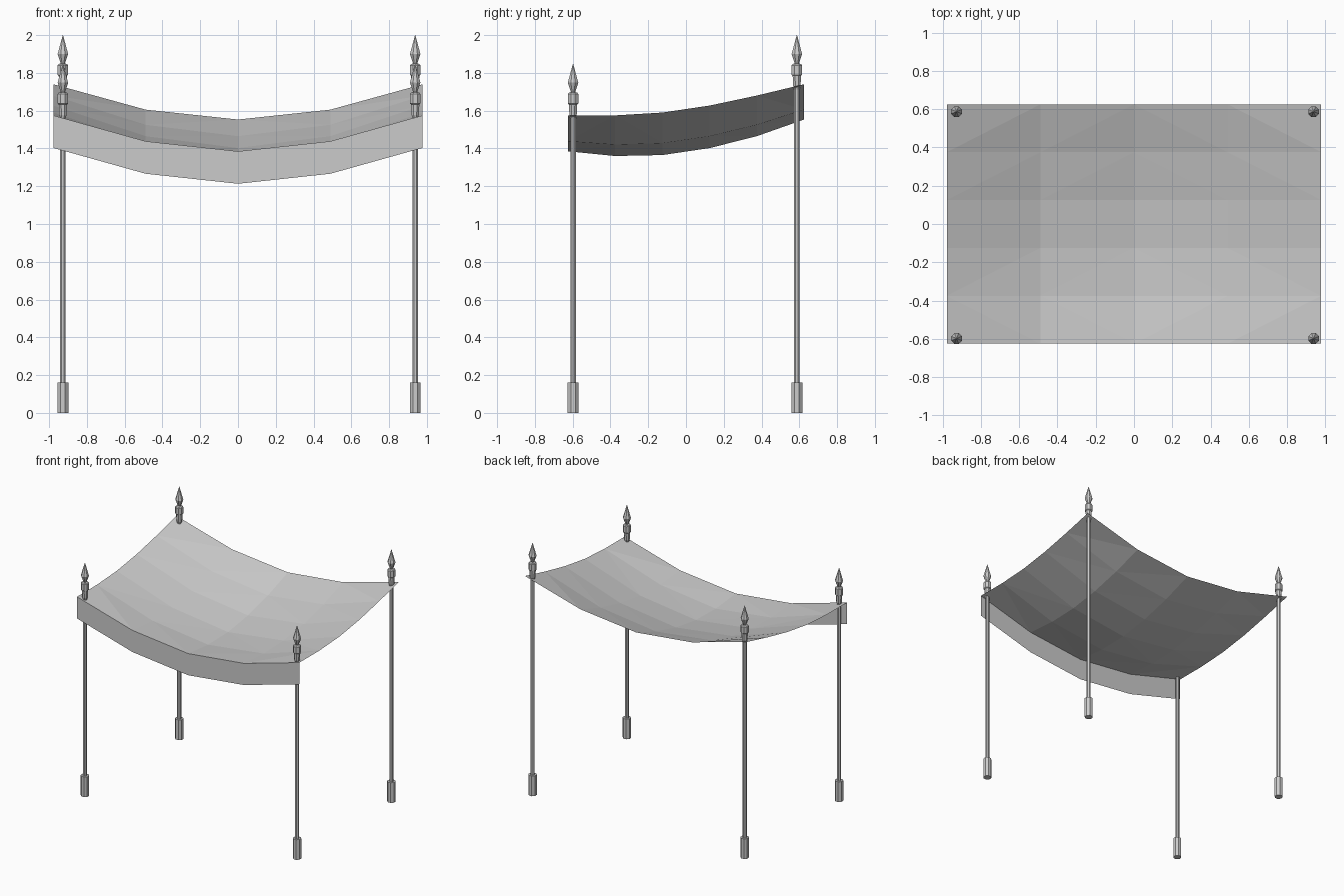
import bpy, bmesh, math
from mathutils import Vector

cube = bpy.data.objects.get("Cube")
if cube:
    bpy.data.objects.remove(cube, do_unlink=True)


def material(name, color):
    mat = bpy.data.materials.new(name)
    mat.use_nodes = True
    mat.diffuse_color = color
    mat.node_tree.nodes["Principled BSDF"].inputs["Base Color"].default_value = color
    return mat


GREY = material("plain grey", (0.6, 0.6, 0.6, 1))


def add_object(name, bm):
    mesh = bpy.data.meshes.new(name)
    bm.to_mesh(mesh)
    bm.free()
    mesh.materials.append(GREY)
    obj = bpy.data.objects.new(name, mesh)
    bpy.context.collection.objects.link(obj)
    return obj


def lathe(name, profile, x, y, sides=8):
    """Faceted turned part from (radius, height) pairs."""
    bm = bmesh.new()
    rings = []
    for r, z in profile:
        angles = [math.tau * (i + 0.5) / sides for i in range(sides)]
        rings.append([bm.verts.new((x + r * math.cos(a), y + r * math.sin(a), z)) for a in angles])
    for low, high in zip(rings, rings[1:]):
        for i in range(sides):
            j = (i + 1) % sides
            bm.faces.new((low[i], low[j], high[j], high[i]))
    bm.faces.new(rings[0][::-1])
    bm.faces.new(rings[-1])
    return add_object(name, bm)


def sheet(name, rows):
    """Open cloth surface through rows of points."""
    bm = bmesh.new()
    grid = [[bm.verts.new(p) for p in row] for row in rows]
    for a, b in zip(grid, grid[1:]):
        for i in range(len(a) - 1):
            bm.faces.new((a[i], a[i + 1], b[i + 1], b[i]))
    bmesh.ops.triangulate(bm, faces=bm.faces[:])
    return add_object(name, bm)


# Sagging canopy: side edge heights, and how far the middle hangs below them
HALF_X, HALF_Y = 0.978, 0.625
EDGE = [1.575, 1.575, 1.59, 1.627, 1.68, 1.74]
SAG = [0.19, 0.215, 0.225, 0.225, 0.215, 0.187]
HANG = [0, 0.72, 1, 0.72, 0]
rows = []
for j, (edge, sag) in enumerate(zip(EDGE, SAG)):
    y = -HALF_Y + 2 * HALF_Y * j / 5
    rows.append([Vector((HALF_X * (i / 2 - 1), y, edge - sag * h)) for i, h in enumerate(HANG)])
sheet("canopy_cloth", rows)

# Valance hanging from the front edge
drop = Vector((0, 0, 0.172))
sheet("front_valance", [[p - drop for p in rows[0]], rows[0]])

# Four poles, each with a foot and a spear finial
FINIAL = [(0.015, -0.29), (0.021, -0.27), (0.024, -0.215), (0.03, -0.21), (0.03, -0.16),
          (0.024, -0.153), (0.012, -0.15), (0.03, -0.1), (0.001, 0)]
for depth, y, top in (("front", -0.598, 1.848), ("back", 0.587, 2.0)):
    for side, x in (("right", -0.927), ("left", 0.938)):
        tag = f"{depth}_{side}"
        lathe(f"{tag}_foot", [(0.031, 0), (0.031, 0.16)], x, y)
        lathe(f"{tag}_pole", [(0.016, 0.15), (0.016, top - 0.28)], x, y)
        lathe(f"{tag}_finial", [(r, top + z) for r, z in FINIAL], x, y)
